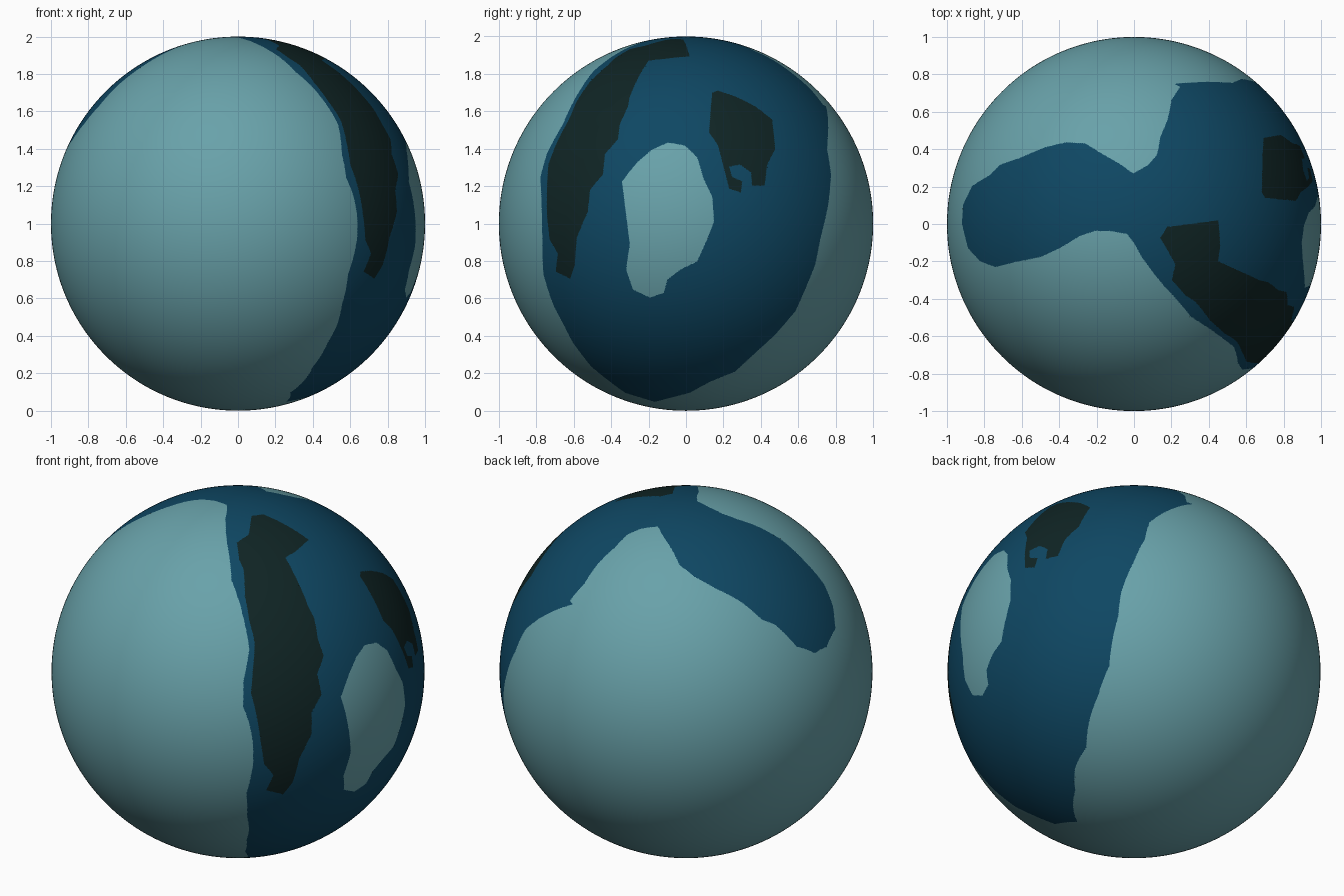
import bpy, bmesh, math
from mathutils import Vector


# Outline points are given on a view of the unit globe and lifted onto its surface
def depth(a, b):
    return math.sqrt(max(0.0, 1 - a * a - b * b))


def front(pts):
    return [Vector((x, -depth(x, z - 1), z - 1)) for x, z in pts]


def right(pts):
    return [Vector((depth(y, z - 1), y, z - 1)) for y, z in pts]


def top(pts):
    return [Vector((x, y, depth(x, y))) for x, y in pts]


# Flat map of the globe (equal distance from the upper right), used for the inside tests
CENTRE = Vector((1, 0, 1)).normalized()
UP = Vector((-1, 0, 1)).normalized()
SIDE = Vector((0, 1, 0))


def flat(p):
    p = p.normalized()
    u, v = p.dot(SIDE), p.dot(UP)
    r = math.hypot(u, v)
    k = math.acos(max(-1, min(1, p.dot(CENTRE)))) / r if r > 1e-9 else 1
    return u * k, v * k


class Region:
    def __init__(self, pts):
        q = [flat(p) for p in pts]
        self.edges = list(zip(q, q[1:] + q[:1]))
        self.lo = [min(p[i] for p in q) for i in (0, 1)]
        self.hi = [max(p[i] for p in q) for i in (0, 1)]

    def has(self, x, y):
        if not (self.lo[0] < x < self.hi[0] and self.lo[1] < y < self.hi[1]):
            return False
        inside = False
        for (ax, ay), (bx, by) in self.edges:
            if (ay > y) != (by > y) and x < ax + (y - ay) * (bx - ax) / (by - ay):
                inside = not inside
        return inside


# Large blue area: front edge, lower and back edge, then the tongue over the top
blue_area = Region(
    front([(.16, 1.93), (.305, 1.813), (.385, 1.743), (.48, 1.626), (.535, 1.53),
           (.556, 1.369), (.578, 1.246), (.615, 1.155), (.636, 1.048), (.636, .914),
           (.588, .727), (.556, .567), (.53, .46), (.48, .364), (.40, .235),
           (.348, .155), (.278, .096)])
    + right([(-.166, .048), (.02, .096), (.128, .155), (.262, .209), (.342, .283),
             (.476, .406), (.583, .53), (.636, .647), (.69, .78), (.717, .914),
             (.76, 1.10), (.775, 1.262), (.754, 1.396), (.76, 1.53), (.749, 1.626)])
    + top([(.246, .733), (.2, .663), (.18, .56), (.14, .465), (.123, .37), (.075, .315),
           (-.005, .27), (-.075, .32), (-.18, .38), (-.26, .43), (-.36, .437),
           (-.476, .41), (-.61, .353), (-.717, .316), (-.77, .262), (-.866, .203),
           (-.914, .102), (-.92, 0), (-.888, -.128), (-.824, -.198), (-.743, -.23),
           (-.636, -.203), (-.50, -.176), (-.396, -.128), (-.29, -.064), (-.21, -.037),
           (-.13, -.037), (-.037, -.053), (.005, -.11), (.043, -.18), (.11, -.27)]))

# Pale island on the right side
pale_island = Region(right([
    (-.096, 1.433), (-.005, 1.417), (.06, 1.353), (.096, 1.235), (.14, 1.144),
    (.15, 1.01), (.112, .914), (.06, .797), (-.03, .754), (-.10, .70), (-.118, .63),
    (-.193, .604), (-.283, .647), (-.32, .754), (-.30, .888), (-.32, 1.048),
    (-.342, 1.225), (-.262, 1.326), (-.18, 1.396)]))

# Small dark patch on the right side
dark_patch = Region(right([
    (.14, 1.70), (.17, 1.71), (.262, 1.68), (.37, 1.626), (.46, 1.556), (.476, 1.396),
    (.433, 1.315), (.42, 1.203), (.353, 1.203), (.348, 1.273), (.29, 1.315),
    (.23, 1.305), (.246, 1.25), (.30, 1.225), (.294, 1.166), (.23, 1.187),
    (.198, 1.315), (.17, 1.42), (.123, 1.487), (.134, 1.636)]))

# Long dark band running down the front right
dark_band = Region(
    top([(.14, -.075), (.177, -.016), (.30, 0), (.45, .02), (.46, -.11), (.45, -.2)])
    + right([(-.246, 1.797), (-.30, 1.68), (-.31, 1.626), (-.353, 1.53), (-.364, 1.45),
             (-.433, 1.37), (-.444, 1.262), (-.513, 1.18), (-.524, 1.064),
             (-.583, .925), (-.594, .78), (-.62, .706), (-.695, .743)])
    + front([(.711, .84), (.68, .914), (.668, 1.048), (.645, 1.18), (.60, 1.315),
             (.583, 1.42), (.548, 1.555), (.48, 1.657), (.406, 1.755), (.33, 1.847)])
    + top([(.273, -.38), (.203, -.3), (.22, -.214)]))

PALE, BLUE, DARK = 0, 1, 2


def label(p):
    x, y = flat(p)
    if not blue_area.has(x, y):
        return PALE
    if dark_band.has(x, y) or dark_patch.has(x, y):
        return DARK
    return PALE if pale_island.has(x, y) else BLUE


# Globe, refined only where two colours meet
bm = bmesh.new()
bmesh.ops.create_icosphere(bm, subdivisions=7, radius=1)
known = {}


def vert_label(v):
    key = tuple(v.co)
    if key not in known:
        known[key] = label(v.co)
    return known[key]


for _ in range(2):
    border = {e for f in bm.faces if len({vert_label(v) for v in f.verts}) > 1
              for e in f.edges}
    bmesh.ops.subdivide_edges(bm, edges=list(border), cuts=1, use_grid_fill=True)
    for v in bm.verts:
        v.co.normalize()

for f in bm.faces:
    f.smooth = True
    labels = {vert_label(v) for v in f.verts}
    f.material_index = labels.pop() if len(labels) == 1 else label(f.calc_center_median())

bmesh.ops.translate(bm, verts=bm.verts, vec=(0, 0, 1))
mesh = bpy.data.meshes.new("globe")
bm.to_mesh(mesh)
bm.free()

for name, colour in (("pale_teal", (.14, .36, .40)),
                     ("deep_blue", (.0045, .063, .125)),
                     ("dark_green", (.005, .018, .018))):
    mat = bpy.data.materials.new(name)
    mat.diffuse_color = (*colour, 1)
    mesh.materials.append(mat)

globe = bpy.data.objects.new("globe", mesh)
bpy.context.collection.objects.link(globe)
